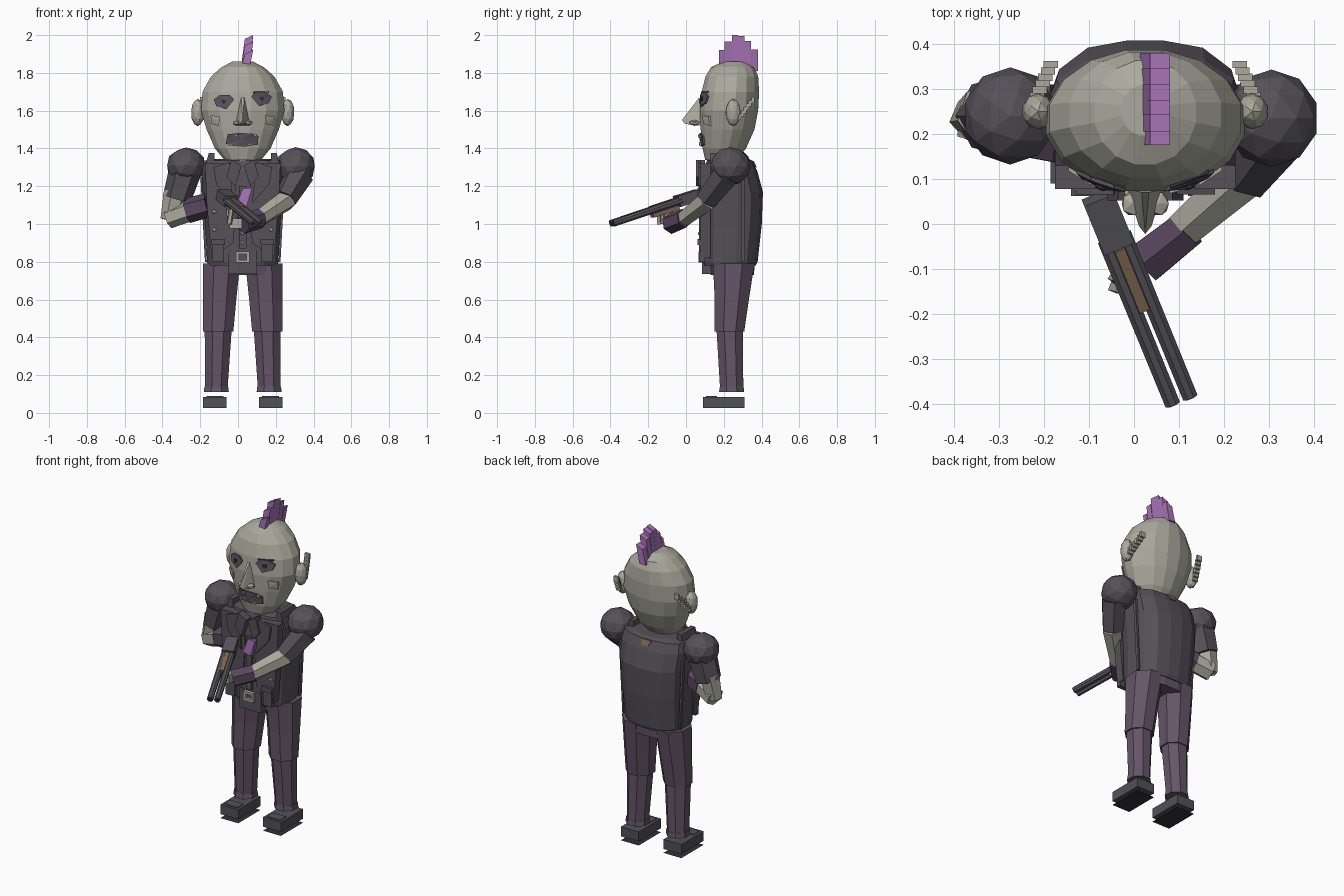
import bpy, bmesh, math
from mathutils import Vector

old = bpy.data.objects.get("Cube")
if old:
    bpy.data.objects.remove(old, do_unlink=True)

MX = 0.025  # body midline


def material(name, rgb):
    m = bpy.data.materials.new(name)
    m.use_nodes = True
    m.diffuse_color = (*rgb, 1)
    m.node_tree.nodes["Principled BSDF"].inputs["Base Color"].default_value = (*rgb, 1)
    return m


SKIN = material("pale skin", (0.40, 0.40, 0.34))
JACKET = material("dark jacket", (0.09, 0.083, 0.098))
PANTS = material("plum trousers", (0.13, 0.09, 0.138))
HAIR = material("violet hair", (0.40, 0.18, 0.49))
CUFF = material("purple cuff", (0.1, 0.06, 0.11))
METAL = material("gun metal", (0.095, 0.09, 0.104))
WOOD = material("brown wood", (0.21, 0.135, 0.08))
SHOE = material("shoe leather", (0.085, 0.082, 0.094))
SOLE = material("black sole", (0.032, 0.031, 0.038))
SOCKET = material("eye shadow", (0.10, 0.087, 0.112))


def finish(name, bm, mat):
    bmesh.ops.recalc_face_normals(bm, faces=bm.faces[:])
    mesh = bpy.data.meshes.new(name)
    bm.to_mesh(mesh)
    bm.free()
    mesh.materials.append(mat)
    ob = bpy.data.objects.new(name, mesh)
    bpy.context.collection.objects.link(ob)
    return ob


def bridge(name, rings, mat):
    bm = bmesh.new()
    rows = [[bm.verts.new(p) for p in r] for r in rings]
    n = len(rows[0])
    for a, b in zip(rows, rows[1:]):
        for i in range(n):
            bm.faces.new((a[i], a[(i + 1) % n], b[(i + 1) % n], b[i]))
    bm.faces.new(rows[0])
    bm.faces.new(rows[-1])
    return finish(name, bm, mat)


def loft(name, rows, mat, n=16, power=2.0):
    """Rows of (z, centre x, half width, front y, back y)."""
    def ring(z, cx, rx, y0, y1):
        out = []
        for i in range(n):
            a = 2 * math.pi * (i + 0.5) / n
            c, s = math.cos(a), math.sin(a)
            k = (abs(c) ** power + abs(s) ** power) ** (-1 / power)
            out.append((cx + rx * k * c, (y0 + y1) / 2 + (y1 - y0) / 2 * k * s, z))
        return out
    return bridge(name, [ring(*r) for r in rows], mat)


def beam(name, a, b, size_a, size_b, mat, n=6):
    a, b = Vector(a), Vector(b)
    d = (b - a).normalized()
    side = d.cross(Vector((0, 0, 1))).normalized()
    up = side.cross(d)
    f = 1 / math.cos(math.pi / n)

    def ring(p, s):
        ang = [2 * math.pi * (i + 0.5) / n for i in range(n)]
        return [p + side * s[0] * f * math.cos(t) + up * s[1] * f * math.sin(t) for t in ang]
    return bridge(name, [ring(a, size_a), ring(b, size_b)], mat)


def hull(name, pts, mat):
    bm = bmesh.new()
    for p in pts:
        bm.verts.new(p)
    bmesh.ops.convex_hull(bm, input=bm.verts[:])
    return finish(name, bm, mat)


def box(name, x0, x1, y0, y1, z0, z1, mat):
    return hull(name, [(x, y, z) for x in (x0, x1) for y in (y0, y1) for z in (z0, z1)], mat)


def ball(name, c, s, mat, sub=2):
    bm = bmesh.new()
    bmesh.ops.create_icosphere(bm, subdivisions=sub, radius=1)
    for v in bm.verts:
        v.co = Vector(c) + Vector([v.co[i] * s[i] for i in range(3)])
    return finish(name, bm, mat)


# Head
HEAD = [(1.34, MX, 0.10, 0.10, 0.27), (1.40, MX, 0.15, 0.085, 0.32),
        (1.50, MX, 0.195, 0.075, 0.365), (1.60, MX, 0.225, 0.07, 0.385),
        (1.70, MX, 0.217, 0.08, 0.39), (1.78, MX, 0.172, 0.10, 0.385),
        (1.83, MX, 0.115, 0.13, 0.365), (1.86, MX, 0.055, 0.195, 0.31)]
loft("head", HEAD, SKIN)
loft("neck", [(1.28, MX, 0.08, 0.11, 0.28), (1.38, MX, 0.08, 0.11, 0.28)], SKIN, 10)


def face_y(x, z):
    for a, b in zip(HEAD, HEAD[1:]):
        if a[0] <= z <= b[0]:
            t = (z - a[0]) / (b[0] - a[0])
            _, cx, rx, y0, y1 = [p + (q - p) * t for p, q in zip(a, b)]
            return (y0 + y1) / 2 - (y1 - y0) / 2 * math.sqrt(max(0, 1 - ((x - cx) / rx) ** 2))


def face_plate(name, outline, mat, lift=0.008):
    """Thin plate that follows the curve of the face."""
    bm = bmesh.new()
    n = len(outline)
    mid = [sum(p[k] for p in outline) / n for k in (0, 1)]

    def put(p, off):
        return bm.verts.new((p[0], face_y(*p) - off, p[1]))
    front, back = [put(p, lift) for p in outline], [put(p, lift - 0.009) for p in outline]
    c = put(mid, lift)
    for i in range(n):
        j = (i + 1) % n
        bm.faces.new((front[i], front[j], c))
        bm.faces.new((front[i], back[i], back[j], front[j]))
    return finish(name, bm, mat)


# Eyes, cheek patches, ears and nostrils on both sides
EYE = [(-0.055, 0.012), (-0.03, 0.036), (0.02, 0.036), (0.053, 0.012), (0.04, -0.022), (-0.012, -0.04)]
for s, side in ((1, "left"), (-1, "right")):
    ex, ez = MX + s * 0.1, 1.655 + s * 0.008
    face_plate(side + "_eye_socket", [(ex + s * x, ez + z) for x, z in EYE], SOCKET)
    face_plate(side + "_pupil", [(ex + x * 0.22, ez + z * 0.3) for x, z in EYE], SOLE, 0.015)
    cx = MX + s * 0.145
    face_plate(side + "_cheek_patch", [(cx - 0.02, 1.53), (cx + 0.018, 1.52),
                                       (cx + 0.026, 1.57), (cx - 0.026, 1.575)], SKIN, 0.012)
    ball(side + "_ear", (MX + s * 0.238, 0.25, 1.59), (0.036, 0.04, 0.072), SKIN)
    # Torn rear rim of the ear, in thin slices
    for i in range(6):
        x, y, z = MX + s * (0.21 + 0.006 * i), 0.355 - 0.014 * i, 1.665 - 0.018 * i
        box(f"{side}_torn_ear_{i}", x - 0.016, x + 0.016, y - 0.009, y + 0.007, z - 0.025, z + 0.008, SKIN)
    ball(side + "_nostril", (MX + s * 0.03, 0.045, 1.535), (0.025, 0.03, 0.016), SKIN, 1)

face_plate("left_brow", [(0.08, 1.692), (0.165, 1.696), (0.165, 1.703), (0.08, 1.7)], SOLE, 0.006)
hull("nose", [(MX - 0.008, 0.07, 1.67), (MX + 0.008, 0.07, 1.67), (MX, -0.022, 1.55),
              (MX - 0.014, -0.005, 1.53), (MX + 0.014, -0.005, 1.53),
              (MX - 0.04, 0.08, 1.52), (MX + 0.04, 0.08, 1.52)], SKIN)
face_plate("mouth", [(-0.065, 1.425), (-0.055, 1.475), (0.0, 1.482), (0.07, 1.48),
                     (0.108, 1.465), (0.105, 1.42), (0.04, 1.41), (-0.02, 1.412)], SOCKET)
for i, x in enumerate((-0.04, -0.01, 0.06, 0.09)):
    base = 1.475 if i % 2 else 1.415
    tip = 1.455 if i % 2 else 1.435
    face_plate(f"tooth_{i}", [(x - 0.011, base), (x + 0.011, base), (x, tip)], SKIN, 0.016)

# Leaning mohawk of blocks with sloped tops
EDGES = [0.175, 0.205, 0.243, 0.275, 0.31, 0.345, 0.38]
for i, top in enumerate((1.92, 1.965, 2.0, 1.995, 1.97, 1.925)):
    hull(f"mohawk_{i}", [(x, y, z) for y in EDGES[i:i + 2] for x, z in
                         ((0.013, 1.81), (0.058, 1.81), (0.036, top - 0.02), (0.08, top))], HAIR)

# Jacket body, hips and back label
loft("jacket", [(0.78, MX, 0.185, 0.09, 0.37), (0.80, MX, 0.19, 0.085, 0.38),
                (1.0, MX, 0.2, 0.085, 0.402), (1.17, MX, 0.213, 0.085, 0.408),
                (1.28, MX, 0.22, 0.095, 0.378), (1.335, MX, 0.21, 0.11, 0.352),
                (1.345, MX, 0.14, 0.13, 0.33)], JACKET, 16, 2.7)
loft("hips", [(0.73, MX, 0.19, 0.13, 0.36), (0.79, MX, 0.19, 0.12, 0.365)], PANTS, 12, 3)
box("belt_front", -0.05, 0.1, 0.085, 0.14, 0.735, 0.86, JACKET)
hull("back_label", [(MX + x, 0.355 + (1.335 - z) * 0.47 + d, z) for x, z in
                    ((-0.035, 1.333), (0.035, 1.333), (0.02, 1.3), (-0.02, 1.3)) for d in (-0.006, 0.003)], WOOD)


def panel(name, outline, y0, y1, mat, s=1):
    return hull(name, [(MX + s * x, y, z) for x, z in outline for y in (y0, y1)], mat)


for s, side in ((1, "left"), (-1, "right")):
    panel(side + "_jacket_front", [(0.2, 1.32), (0.06, 1.32), (0.03, 1.15), (0.05, 0.9), (0.165, 0.82), (0.19, 1.1)],
          0.078, 0.13, JACKET, s)
    panel(side + "_lapel", [(0.07, 1.33), (0.155, 1.3), (0.14, 1.21), (0.05, 1.11)], 0.065, 0.08, JACKET, s)
    panel(side + "_shirt_collar", [(0.005, 1.31), (0.06, 1.34), (0.085, 1.25), (0.04, 1.2)], 0.052, 0.1, JACKET, s)
    panel(side + "_pouch", [(0.1, 0.91), (0.16, 0.91), (0.16, 0.8), (0.1, 0.8)], 0.07, 0.1, JACKET, s)
    panel(side + "_pouch_flap", [(0.095, 0.92), (0.165, 0.92), (0.165, 0.89), (0.095, 0.89)], 0.062, 0.1, JACKET, s)
    panel(side + "_collar_stand", [(0.15, 1.375), (0.18, 1.375), (0.2, 1.3), (0.15, 1.3)], 0.13, 0.27, JACKET, s)
    panel(side + "_side_seam", [(0.21, 1.25), (0.224, 1.25), (0.2, 0.8), (0.19, 0.8)], 0.29, 0.31, JACKET, s)
    for i, z in enumerate((0.97, 1.065)):
        ball(f"{side}_button_{i}", (MX + s * 0.15, 0.076, z), (0.011, 0.006, 0.011), SKIN, 1)

    # Legs and shoes
    loft(side + "_thigh", [(0.43, MX + s * 0.13, 0.082, 0.15, 0.31), (0.6, MX + s * 0.122, 0.09, 0.15, 0.335),
                           (0.79, MX + s * 0.112, 0.1, 0.14, 0.365)], PANTS, 8, 3)
    loft(side + "_shin", [(0.11, MX + s * 0.14, 0.06, 0.18, 0.305),
                          (0.44, MX + s * 0.13, 0.073, 0.16, 0.303)], PANTS, 8, 3)
    loft(side + "_trouser_hem", [(0.11, MX + s * 0.14, 0.068, 0.173, 0.31),
                                 (0.14, MX + s * 0.14, 0.064, 0.178, 0.306)], PANTS, 8, 3)
    c = MX + s * 0.148
    box(side + "_shoe", c - 0.062, c + 0.062, 0.09, 0.31, 0.025, 0.085, SHOE)
    box(side + "_toe_cap", c - 0.045, c + 0.045, 0.105, 0.165, 0.08, 0.089, JACKET)
    bm = bmesh.new()
    bm.faces.new([bm.verts.new((c + x, y, 0)) for x, y in
                  ((-0.062, 0.09), (-0.062, 0.31), (0.062, 0.31), (0.062, 0.09))])
    finish(side + "_sole", bm, SOLE)

# Shirt details: tie, buttons, buckle
hull("tie", [(x, y, z) for x, z in ((-0.01, 1.1), (0.045, 1.09), (0.075, 1.19), (0.025, 1.19))
             for y in (0.06, 0.09)], HAIR)
box("shirt_placket", 0.005, 0.045, 0.07, 0.09, 0.87, 1.2, JACKET)
for i, z in enumerate((0.9, 0.95)):
    ball(f"shirt_button_{i}", (MX, 0.068, z), (0.009, 0.006, 0.009), SKIN, 1)
for i, (x0, x1, z0, z1) in enumerate(((-0.01, 0.06, 0.84, 0.855), (-0.01, 0.06, 0.795, 0.81),
                                      (-0.01, 0.005, 0.8, 0.845), (0.045, 0.06, 0.8, 0.845))):
    box(f"buckle_{i}", x0, x1, 0.065, 0.09, z0, z1, SKIN)

# Left arm, reaching forward under the barrels
ball("left_shoulder", (0.305, 0.235, 1.305), (0.106, 0.108, 0.102), JACKET)
beam("left_sleeve", (0.325, 0.21, 1.26), (0.25, 0.11, 1.13), (0.068, 0.068), (0.055, 0.055), JACKET)
beam("left_forearm", (0.26, 0.12, 1.13), (0.09, -0.03, 1.015), (0.052, 0.05), (0.038, 0.038), SKIN)
beam("left_cuff", (0.12, -0.01, 1.03), (0.025, -0.085, 1.0), (0.042, 0.045), (0.046, 0.047), CUFF)
hull("left_hand", [(x, y, z) for x in (-0.045, 0.02) for y in (-0.12, -0.06) for z in (0.975, 1.03)], SKIN)
for i in range(4):
    y = -0.075 - 0.022 * i
    beam(f"left_finger_{i}", (-0.045, y, 1.0), (-0.05 + 0.006 * i, y - 0.005, 1.08),
         (0.01, 0.01), (0.007, 0.007), SKIN, 4)

# Right arm, bent with the elbow out and the cuff tucked into the jacket
ball("right_shoulder", (-0.275, 0.24, 1.31), (0.105, 0.108, 0.095), JACKET)
beam("right_sleeve", (-0.28, 0.24, 1.28), (-0.325, 0.24, 1.13), (0.08, 0.075), (0.07, 0.065), JACKET)
beam("right_elbow", (-0.33, 0.24, 1.17), (-0.36, 0.235, 1.02), (0.06, 0.055), (0.04, 0.045), SKIN)
beam("right_forearm", (-0.37, 0.24, 1.03), (-0.23, 0.2, 1.08), (0.05, 0.048), (0.05, 0.05), SKIN)
beam("right_cuff", (-0.27, 0.21, 1.07), (-0.16, 0.185, 1.1), (0.055, 0.058), (0.05, 0.056), CUFF)

# Double barrelled gun
REAR, MUZZLE = Vector((-0.08, 0.06, 1.155)), Vector((0.105, -0.392, 1.003))
ACROSS = Vector((0.93, 0.37, 0))
AIM = MUZZLE - REAR
UP = ACROSS.cross(AIM).normalized()
UP = UP if UP.z > 0 else -UP
beam("receiver", REAR, REAR + AIM * 0.24, (0.036, 0.028), (0.036, 0.03), METAL, 4)
for s, side in ((1, "left"), (-1, "right")):
    o = ACROSS * s * 0.021
    beam(side + "_barrel", REAR + AIM * 0.2 + o, MUZZLE + o, (0.018, 0.018), (0.017, 0.017), METAL, 8)
    beam(side + "_bore", MUZZLE + o, MUZZLE + o + AIM * 0.004, (0.011, 0.011), (0.011, 0.011), SOLE, 8)
low = -UP * 0.022
beam("forend", REAR + AIM * 0.25 + low, REAR + AIM * 0.55 + low, (0.026, 0.022), (0.022, 0.018), WOOD, 4)
beam("barrel_rib", REAR + AIM * 0.25 + UP * 0.008, REAR + AIM * 0.55 + UP * 0.008,
     (0.012, 0.014), (0.012, 0.014), WOOD, 4)
